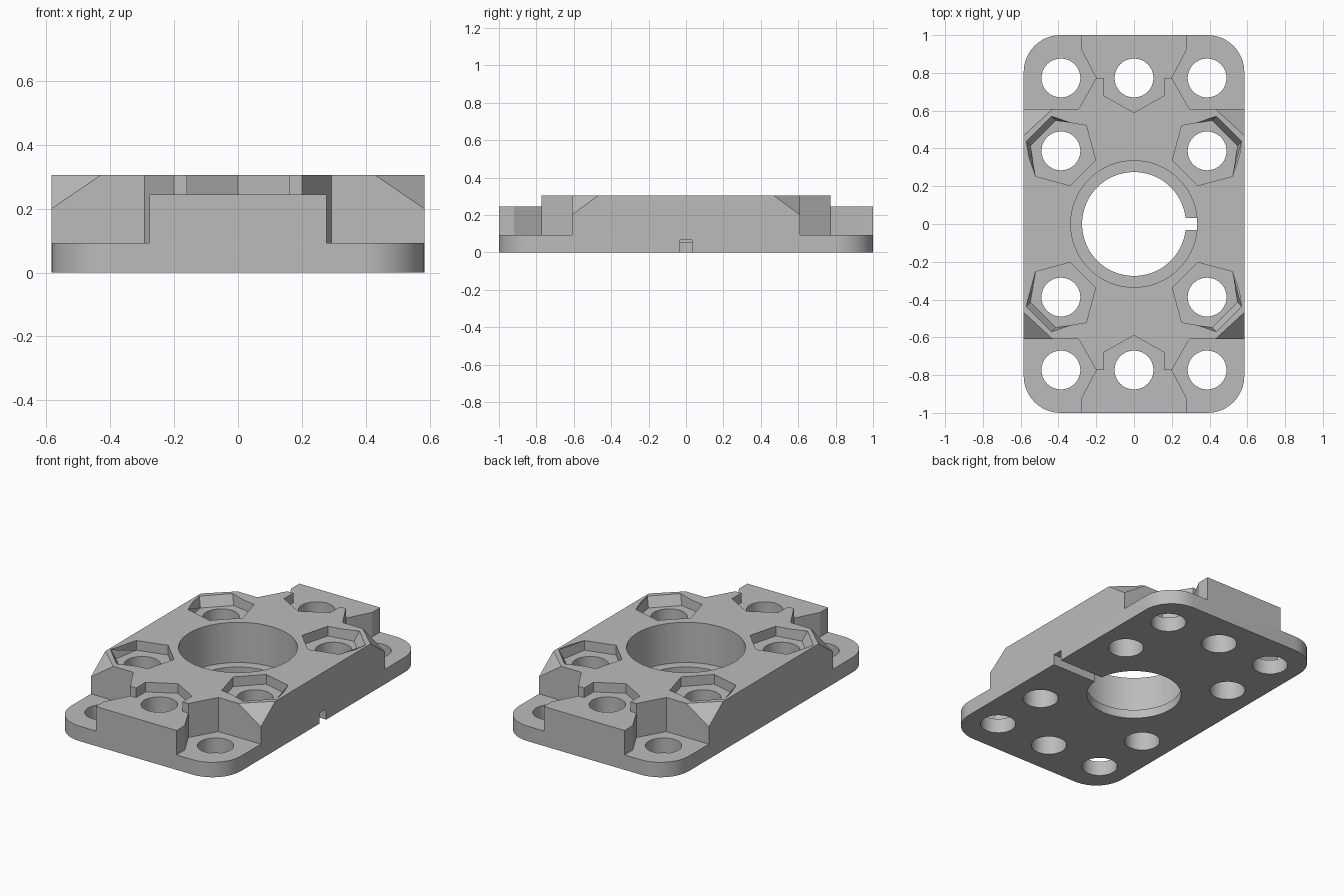
import bpy
import bmesh
from math import cos, sin, pi, radians
from mathutils import Vector

cube = bpy.data.objects.get("Cube")
if cube:
    bpy.data.objects.remove(cube, do_unlink=True)

HX, HY, TOP = 0.584, 1.0, 0.305
PLATE, STEP = 0.093, 0.245
HOLE_X, HOLE_IN, HOLE_OUT = 0.387, 0.387, 0.773
SHOULDER = 0.61
LOW, HIGH = -0.1, 0.5
CORNERS = [(sx, sy) for sx in (1, -1) for sy in (1, -1)]

grey = bpy.data.materials.new("plain grey")
grey.use_nodes = True
grey.diffuse_color = (0.5, 0.5, 0.5, 1)
grey.node_tree.nodes["Principled BSDF"].inputs["Base Color"].default_value = (0.5, 0.5, 0.5, 1)


def loft(bm, low, z0, high, z1):
    """Closed solid between two loops of equal length."""
    a = [bm.verts.new((x, y, z0)) for x, y in low]
    b = [bm.verts.new((x, y, z1)) for x, y in high]
    bm.faces.new(a)
    bm.faces.new(b)
    for i in range(len(a)):
        j = (i + 1) % len(a)
        bm.faces.new((a[i], a[j], b[j], b[i]))


def prism(bm, loop, z0, z1):
    loft(bm, loop, z0, loop, z1)


def circle(cx, cy, r, n):
    return [(cx + r * cos(2 * pi * i / n), cy + r * sin(2 * pi * i / n)) for i in range(n)]


def finish(bm, name):
    bmesh.ops.recalc_face_normals(bm, faces=bm.faces)
    mesh = bpy.data.meshes.new(name)
    bm.to_mesh(mesh)
    bm.free()
    mesh.materials.append(grey)
    obj = bpy.data.objects.new(name, mesh)
    bpy.context.collection.objects.link(obj)
    return obj


def cut(body, bm, name):
    """Subtract a set of separate solids, then discard the cutter."""
    cutter = finish(bm, name)
    cutter.hide_render = True
    mod = body.modifiers.new(name, 'BOOLEAN')
    mod.operation, mod.solver, mod.object = 'DIFFERENCE', 'EXACT', cutter
    bpy.context.view_layer.objects.active = body
    bpy.ops.object.modifier_apply(modifier=mod.name)
    bpy.data.objects.remove(cutter, do_unlink=True)


# Rounded slab
R = 0.195
outline = []
for k, (sx, sy) in enumerate([(1, 1), (-1, 1), (-1, -1), (1, -1)]):
    for i in range(13):
        a = pi / 2 * (k + i / 12)
        outline.append((sx * (HX - R) + R * cos(a), sy * (HY - R) + R * sin(a)))
bm = bmesh.new()
prism(bm, outline, 0, TOP)
body = finish(bm, "mounting_block")

# Corner clearances down to the base plate
bm = bmesh.new()
corner = [(0.7, SHOULDER), (0.293, SHOULDER), (0.2, HOLE_OUT), (0.278, 0.92), (0.278, 1.1), (0.7, 1.1)]
for sx, sy in CORNERS:
    prism(bm, [(sx * x, sy * y) for x, y in corner], PLATE, HIGH)
cut(body, bm, "corner_clearance")

# Lowered end tongues with half-hexagon seats
bm = bmesh.new()
half = [(0.16, 0.68), (0.16, HOLE_OUT), (0.35, HOLE_OUT), (0.35, 1.1)]
seat = [(0, 0.59)] + half + [(-x, y) for x, y in reversed(half)]
for sy in (1, -1):
    prism(bm, [(x, sy * y) for x, y in seat], STEP, HIGH)
cut(body, bm, "end_seat")

# Hexagonal pockets, sloped on the outward side
bm = bmesh.new()
for sx, sy in CORNERS:
    low, high = [], []
    for i in range(6):
        a = radians(15 + 60 * i)
        x, y = HOLE_X + 0.19 * cos(a), HOLE_IN + 0.19 * sin(a)
        d = 0.022 if i < 2 else 0
        low.append((sx * (x - d), sy * (y - d)))
        high.append((sx * (x + d), sy * (y + d)))
    loft(bm, low, STEP, high, 2 * TOP - STEP)
cut(body, bm, "hex_pocket")

# Bevelled shoulder corners
bm = bmesh.new()
plane = [Vector(p) for p in ((HX, 0.468, TOP), (0.43, SHOULDER, TOP), (HX, SHOULDER, 0.2))]
mid = sum(plane, Vector()) / 3
solid = [mid + (p - mid) * 1.5 for p in plane] + [Vector((0.75, 0.75, 0.45))]
for sx, sy in CORNERS:
    v = [bm.verts.new((sx * p.x, sy * p.y, p.z)) for p in solid]
    for f in ((0, 1, 2), (0, 1, 3), (1, 2, 3), (2, 0, 3)):
        bm.faces.new([v[i] for i in f])
cut(body, bm, "shoulder_bevel")

# Screw holes and central bore
bm = bmesh.new()
for sx, sy in CORNERS:
    for y in (HOLE_IN, HOLE_OUT):
        prism(bm, circle(sx * HOLE_X, sy * y, 0.103, 32), LOW, HIGH)
for sy in (1, -1):
    prism(bm, circle(0, sy * HOLE_OUT, 0.103, 32), LOW, HIGH)
prism(bm, circle(0, 0, 0.275, 64), LOW, HIGH)
cut(body, bm, "through_holes")

# Wide counterbore leaving a thin lip
bm = bmesh.new()
prism(bm, circle(0, 0, 0.335, 64), 0.055, HIGH)
cut(body, bm, "counterbore")

# Side slot under the block
bm = bmesh.new()
prism(bm, [(0.2, -0.032), (0.7, -0.032), (0.7, 0.032), (0.2, 0.032)], LOW, 0.066)
cut(body, bm, "side_slot")

# Smooth round walls, crisp edges
bpy.ops.object.select_all(action='DESELECT')
body.select_set(True)
bpy.context.view_layer.objects.active = body
bpy.ops.object.shade_smooth_by_angle(angle=radians(25))
